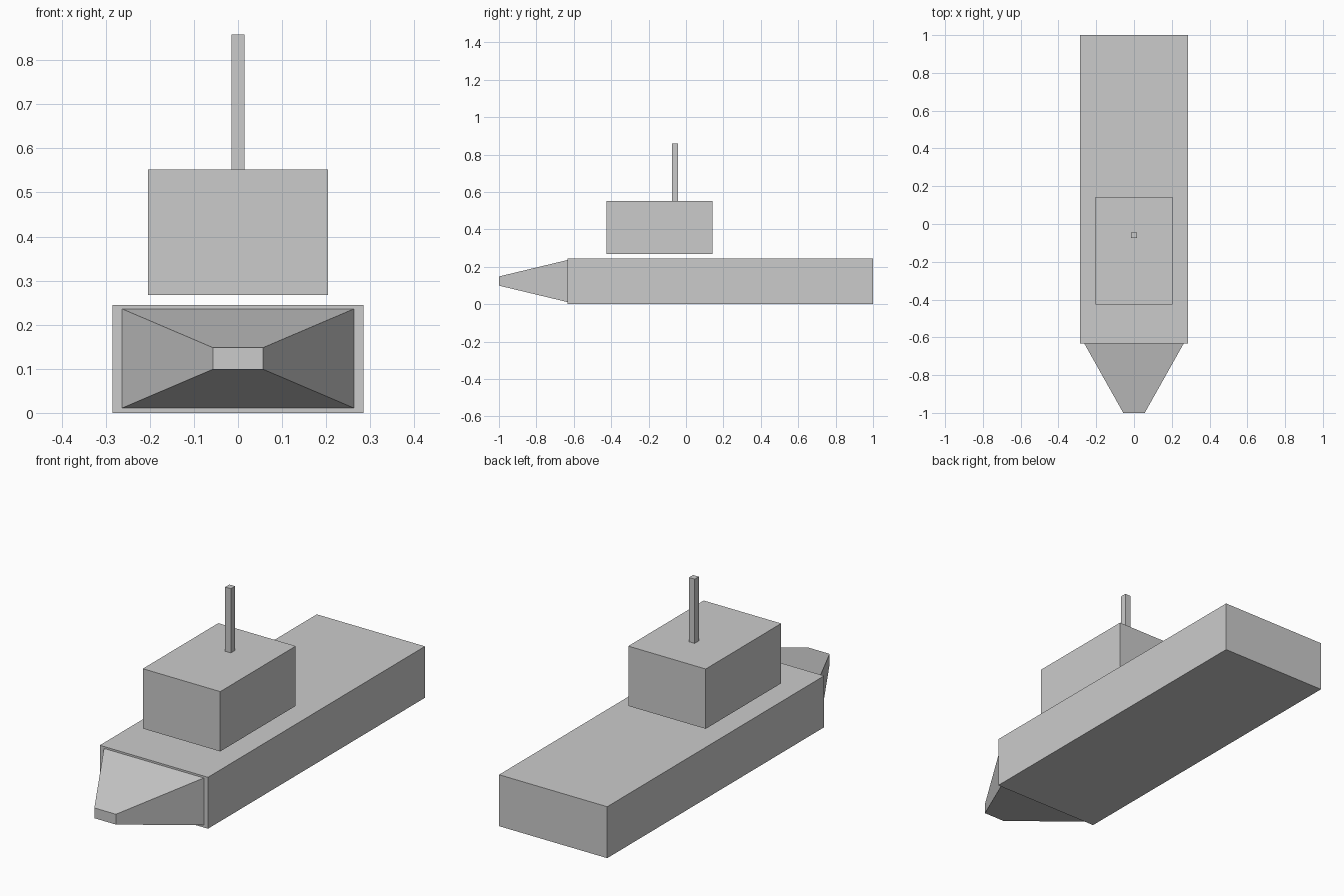
import bpy
import bmesh
from mathutils import Vector

cube = bpy.data.objects.get("Cube")
if cube:
    bpy.data.objects.remove(cube, do_unlink=True)

# Single plain grey for the whole boat
grey = bpy.data.materials.new("plain_grey")
grey.use_nodes = True
colour = (0.6, 0.6, 0.6, 1.0)
grey.diffuse_color = colour
grey.node_tree.nodes["Principled BSDF"].inputs["Base Color"].default_value = colour


def box(name, low, high, shape=None):
    """Flat-faced box between two corners; shape may adjust its vertices."""
    low, high = Vector(low), Vector(high)
    bm = bmesh.new()
    bmesh.ops.create_cube(bm, size=1)
    bmesh.ops.scale(bm, vec=high - low, verts=bm.verts)
    bmesh.ops.translate(bm, vec=(low + high) / 2, verts=bm.verts)
    if shape:
        shape(bm)
    mesh = bpy.data.meshes.new(name)
    bm.to_mesh(mesh)
    bm.free()
    mesh.materials.append(grey)
    obj = bpy.data.objects.new(name, mesh)
    bpy.context.collection.objects.link(obj)
    return obj


def taper_front(bm):
    """Shrink the front end of the bow to its small blunt tip."""
    middle = (bow_bottom + bow_top) / 2
    for v in bm.verts:
        if v.co.y < -0.9:
            v.co.x *= 0.216
            v.co.z = middle + (v.co.z - middle) * 0.218


# Hull and its tapered bow
bow_joint, bow_bottom, bow_top = -0.633, 0.011, 0.236
box("hull", (-0.285, bow_joint, 0), (0.285, 1, 0.245))
box("bow", (-0.263, -1, bow_bottom), (0.263, bow_joint, bow_top), taper_front)

# Cabin, held slightly above the deck, and the mast on its roof
box("cabin", (-0.204, -0.425, 0.267), (0.204, 0.143, 0.552))
box("mast", (-0.015, -0.075, 0.552), (0.015, -0.044, 0.858))
